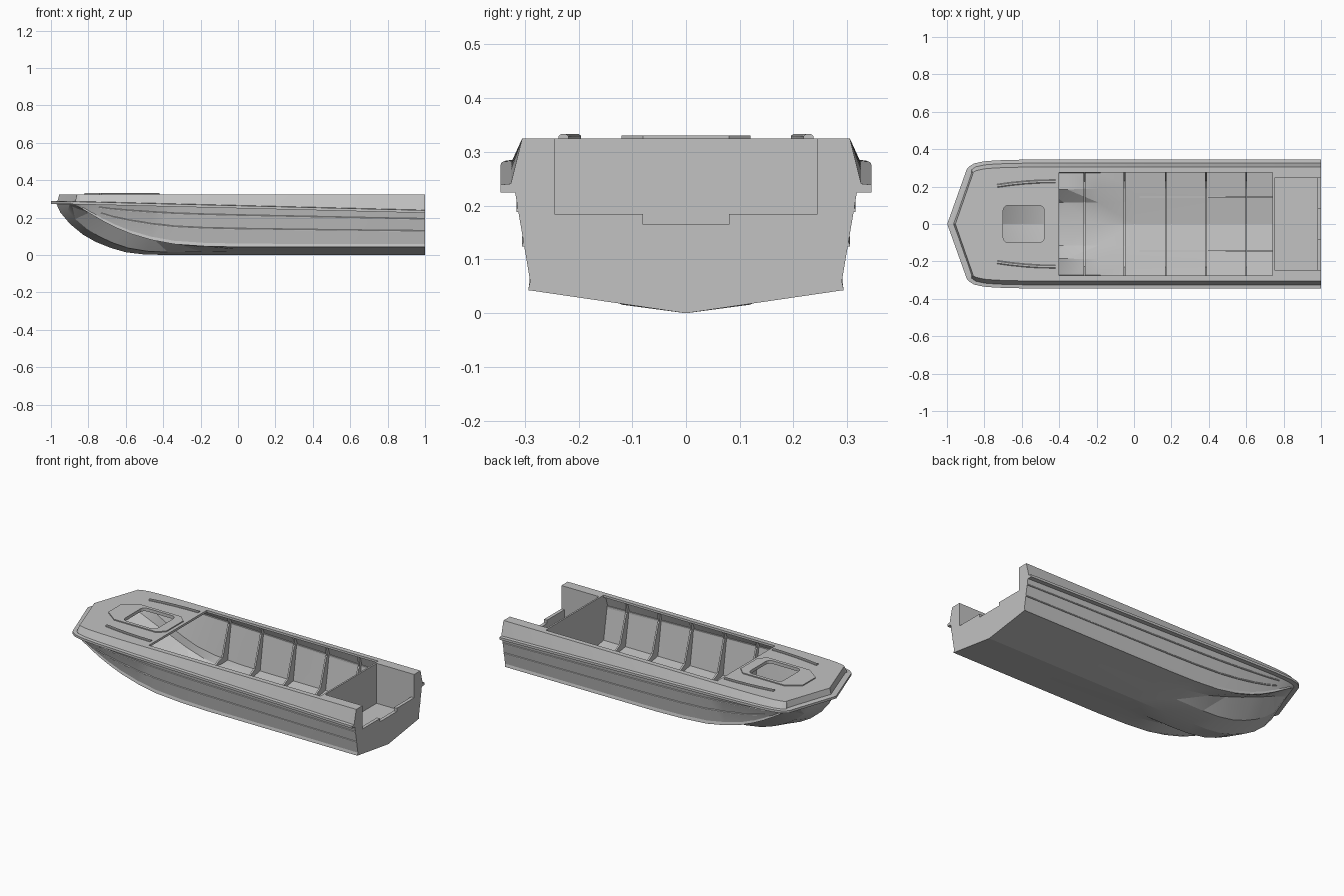
import bpy, bmesh, math
from mathutils import Vector

cube = bpy.data.objects.get("Cube")
if cube:
    bpy.data.objects.remove(cube)

grey = bpy.data.materials.new("hull_grey")
grey.use_nodes = True
COLOUR = (0.54, 0.54, 0.54, 1)
grey.diffuse_color = COLOUR
grey.node_tree.nodes["Principled BSDF"].inputs["Base Color"].default_value = COLOUR

DECK = 0.325


def finish(name, bm):
    bmesh.ops.recalc_face_normals(bm, faces=bm.faces)
    me = bpy.data.meshes.new(name)
    bm.to_mesh(me)
    bm.free()
    ob = bpy.data.objects.new(name, me)
    bpy.context.collection.objects.link(ob)
    me.materials.append(grey)
    return ob


def activate(ob):
    bpy.ops.object.select_all(action='DESELECT')
    ob.select_set(True)
    bpy.context.view_layer.objects.active = ob


def cut(ob, cutter, keep=False):
    mod = ob.modifiers.new("cut", 'BOOLEAN')
    mod.operation = 'DIFFERENCE'
    mod.solver = 'EXACT'
    mod.object = cutter
    activate(ob)
    bpy.ops.object.modifier_apply(modifier=mod.name)
    if not keep:
        bpy.data.objects.remove(cutter)


def mirror(ob):
    mod = ob.modifiers.new("mirror", 'MIRROR')
    mod.use_axis = (False, True, False)
    mod.use_mirror_merge = False


def extrude(bm, depth):
    made = bmesh.ops.extrude_face_region(bm, geom=bm.faces[:], use_keep_orig=True)
    moved = [g for g in made["geom"] if isinstance(g, bmesh.types.BMVert)]
    bmesh.ops.translate(bm, verts=moved, vec=depth)


def prism(name, points, depth):
    """Extrude a planar outline of 3D points along a vector."""
    bm = bmesh.new()
    bm.faces.new([bm.verts.new(p) for p in points])
    extrude(bm, depth)
    return finish(name, bm)


def box(name, x0, x1, w, z0, z1):
    outline = [(x0, -w, z0), (x1, -w, z0), (x1, w, z0), (x0, w, z0)]
    return prism(name, outline, (0, 0, z1 - z0))


def sweep(name, path, profile):
    """Carry a profile of (outward, up) pairs along a path."""
    path = [Vector(p) for p in path]
    bm = bmesh.new()
    rings = []
    for i, p in enumerate(path):
        dirs = []
        for a, b in ((i - 1, i), (i, i + 1)):
            if a >= 0 and b < len(path):
                d = (path[b] - path[a]).xy.normalized()
                dirs.append(Vector((d.y, -d.x)))
        n = sum(dirs, Vector((0, 0))).normalized()
        n = n / n.dot(dirs[0])
        rings.append([bm.verts.new((p.x + n.x * o, p.y + n.y * o, p.z + u))
                      for o, u in profile])
    for r, s in zip(rings, rings[1:]):
        for j in range(len(profile)):
            k = (j + 1) % len(profile)
            bm.faces.new((r[j], r[k], s[k], s[j]))
    bm.faces.new(rings[0])
    bm.faces.new(rings[-1])
    return finish(name, bm)


# Hull lines, stern to bow: keel x z, chine x y z, sheer x y, groove rise
STATIONS = [
    (1, 0, 1, .287, .042, 1, .318, 0),
    (0, 0, 0, .287, .043, 0, .318, 0),
    (-.2, 0, -.18, .286, .047, -.18, .318, .01),
    (-.4, .001, -.34, .285, .058, -.34, .318, .03),
    (-.5, .003, -.46, .284, .08, -.46, .318, .05),
    (-.6, .015, -.57, .285, .112, -.59, .317, .06),
    (-.68, .038, -.65, .287, .145, -.69, .315, .06),
    (-.76, .07, -.72, .289, .18, -.75, .312, .055),
    (-.83, .11, -.78, .290, .215, -.80, .308, .045),
    (-.9, .168, -.83, .289, .245, -.845, .298, .025),
    (-.95, .228, -.855, .284, .26, -.86, .289, .01),
    (-.97, .272, -.868, .277, .268, -.87, .28, 0),
]


def sheer_z(x):
    return .25 - .025 * x


def section(st, inset=0.0, top=DECK, stern=1.0, bow=0.0):
    """Half section: deck centre, deck edge, rail top, sheer, chine, groove, lobe, keel."""
    kx, kz, cx, cy, cz, sx, sy, rise = st
    tip = st is STATIONS[-1]
    keel = Vector((kx, 0, kz + inset))
    chine = Vector((cx, cy - inset, cz + inset))
    pts = [Vector((kx + .015 if tip else sx, 0, top)),
           Vector((sx + (.008 if tip else 0), sy - .013 - inset, top)),
           Vector((sx, sy + .008 - inset, sheer_z(sx) + .016)),
           Vector((sx, sy - inset, sheer_z(sx) + min(inset, .01))),
           chine,
           keel.lerp(chine, .68) + Vector((0, 0, rise)),
           keel.lerp(chine, .42) - Vector((0, 0, rise * .3)),
           keel]
    for p in pts:
        p.x = min(p.x + (bow if p.x < -.5 else 0), stern)
    return pts


def loft_hull(name, **kw):
    bm = bmesh.new()
    rings = []
    for st in STATIONS:
        half = section(st, **kw)
        port = [bm.verts.new(p) for p in half]
        other = [bm.verts.new((p.x, -p.y, p.z)) for p in half[1:-1]]
        rings.append(port + other[::-1])
    n = len(rings[0])
    for r, s in zip(rings, rings[1:]):
        for j in range(n):
            k = (j + 1) % n
            bm.faces.new((r[j], r[k], s[k], s[j]))
    for r in (rings[0], rings[-1]):
        bm.faces.new(r[:8])
        bm.faces.new(r[7:] + r[:1])
    bmesh.ops.triangulate(bm, faces=bm.faces)
    return finish(name, bm)


# Hull shell with cockpit, hatch and stern well cut out
hull = loft_hull("hull")
cut(hull, loft_hull("cavity", inset=.012, top=.312, stern=.74, bow=.02))
cut(hull, box("cockpit_cutter", -.4, .74, .275, .27, .5))
cut(hull, box("well_cutter", .75, .98, .245, .085, .5))
cut(hull, box("transom_cutter", .97, 1.1, .245, .185, .5))
cut(hull, box("notch_cutter", .97, 1.1, .08, .165, .5))

R = .03
corners = []
for q, (sx, sy) in enumerate([(1, 1), (-1, 1), (-1, -1), (1, -1)]):
    for i in range(5):
        a = math.pi / 2 * (q + i / 4)
        corners.append((-.59 + sx * (.11 - R) + R * math.cos(a),
                        sy * (.1 - R) + R * math.sin(a), .29))
hatch = prism("hatch_cutter", corners, (0, 0, .2))
cut(hull, hatch, keep=True)

# Raised foredeck plate around the hatch
half = [(-.82, .06), (-.74, .12), (-.46, .12), (-.42, .08)]
outline = half + [(x, -y) for x, y in reversed(half)]
plate = prism("foredeck_plate", [(x, y, DECK - .003) for x, y in outline], (0, 0, .009))
cut(plate, hatch)

activate(hull)
bpy.ops.object.shade_smooth_by_angle(angle=math.radians(15))

# Rub rail around the whole sheer
side = [(s[5], s[6], sheer_z(s[5])) for s in STATIONS]
rail_path = side + [(-.97, 0, sheer_z(-.97))] + [(x, -y, z) for x, y, z in reversed(side)]
sweep("rub_rail", rail_path,
      [(-.012, 0), (.027, 0), (.027, .014), (.008, .016), (-.012, .016)])

# Side strakes and chine edge
for name, f, last, out, high in (("upper_strake", .8, 8, .004, .012),
                                 ("lower_strake", .45, 8, .004, .012),
                                 ("chine_edge", 0, 10, .006, .04)):
    path = []
    for st in STATIONS[:last]:
        p = section(st)
        path.append(p[4].lerp(p[3], f))
    mirror(sweep(name, path, [(-.004, 0), (out, 0), (out, .004), (-.002, high)]))

# Foredeck grab rails
grab = [(-.42, .228), (-.5, .227), (-.58, .222), (-.66, .214), (-.73, .204)]
mirror(sweep("grab_rail", [(x, y, DECK) for x, y in grab],
             [(-.009, -.003), (.009, -.003), (.009, .005), (.005, .008), (-.005, .008), (-.009, .005)]))


def section_at(x, inset):
    """Hull points at one x, found along each hull line."""
    lines = list(zip(*[section(s, inset, top=.316) for s in STATIONS]))
    out = []
    for line in lines[1:]:
        for a, b in zip(line, line[1:]):
            if b.x <= x <= a.x:
                out.append(a.lerp(b, (a.x - x) / (a.x - b.x)))
                break
    return out


# Cockpit ribs, narrow at the deck and deep at the chine
for i, x in enumerate((-.265, -.05, .17, .385, .6)):
    outer = section_at(x, .008)
    inner = [p.copy() for p in outer]
    for p, dy, dz in zip(inner, (.016, .026, .026, .05, 0, 0, 0),
                         (0, 0, 0, .035, .026, .024, .022)):
        p.y -= dy
        p.z += dz
    bm = bmesh.new()
    for s in (1, -1):
        for quad in zip(outer, outer[1:], inner[1:], inner):
            bm.faces.new([bm.verts.new((x - .005, s * p.y, p.z)) for p in quad])
    bmesh.ops.remove_doubles(bm, verts=bm.verts, dist=1e-5)
    extrude(bm, (.01, 0, 0))
    finish("rib_%d" % (i + 1), bm)

# Floor stringers
mirror(prism("floor_stringer", [(.03, .142, .025), (.74, .142, .025),
                                (.74, .142, .046), (.03, .142, .037)], (0, .006, 0)))
